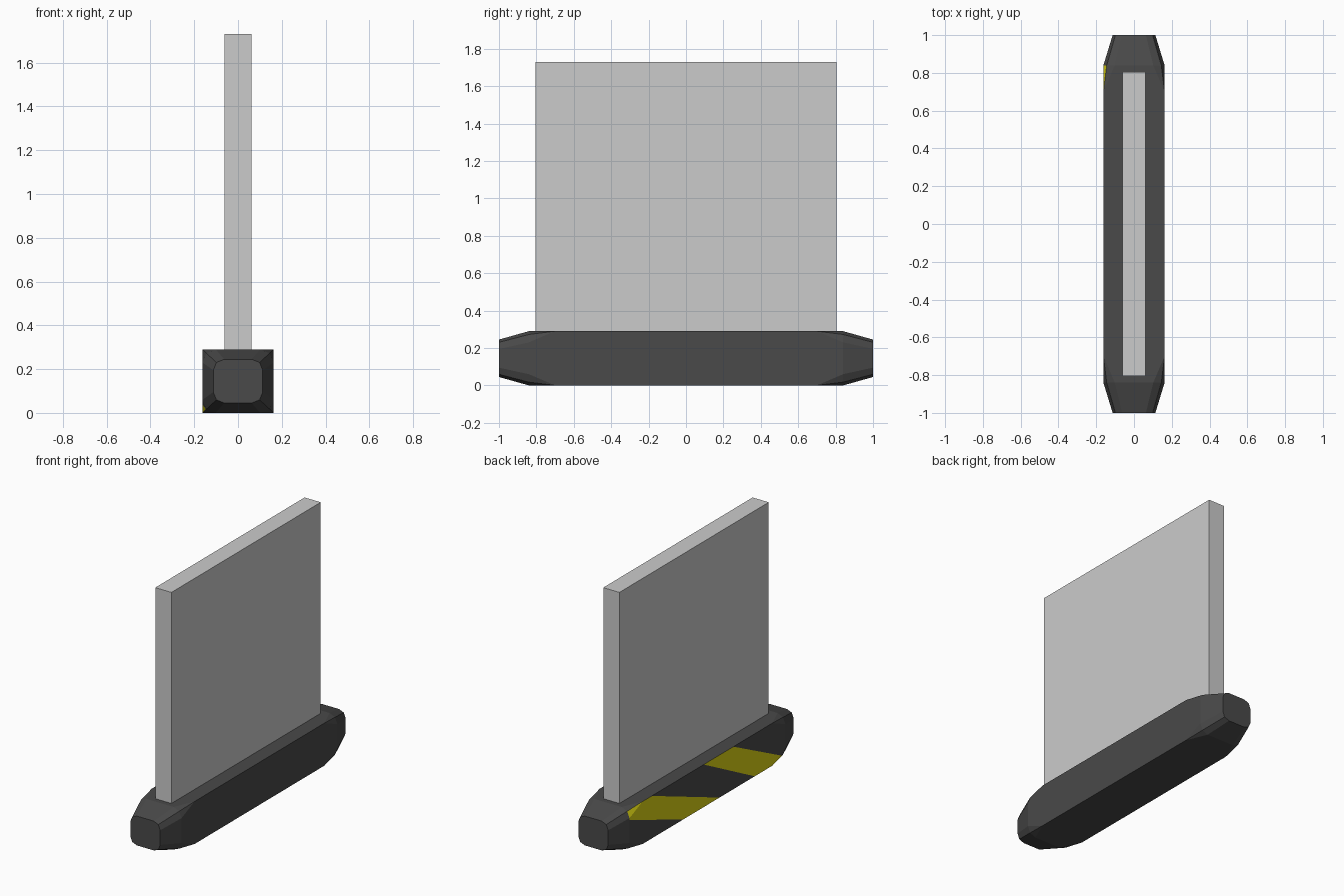
import bpy, bmesh, math
from mathutils import Vector

if "Cube" in bpy.data.objects:
    bpy.data.objects.remove(bpy.data.objects["Cube"])


def material(name, rgb):
    m = bpy.data.materials.new(name)
    m.diffuse_color = (*rgb, 1)
    m.use_nodes = True
    m.node_tree.nodes["Principled BSDF"].inputs["Base Color"].default_value = m.diffuse_color
    return m


dark = material("dark rubber", (0.067, 0.067, 0.067))
yellow = material("warning yellow", (0.72, 0.66, 0.007))
grey = material("panel grey", (0.6, 0.6, 0.6))


def add_object(name, bm, mats):
    me = bpy.data.meshes.new(name)
    bm.to_mesh(me)
    bm.free()
    for m in mats:
        me.materials.append(m)
    ob = bpy.data.objects.new(name, me)
    bpy.context.collection.objects.link(ob)
    return ob


ZC, HX, HZ = 0.145, 0.162, 0.145


def section(y, hx, hz, r):
    """Rectangle with two-segment rounded corners (r = 0 gives sharp corners)."""
    pts = []
    for k, (sx, sz) in enumerate([(1, 1), (-1, 1), (-1, -1), (1, -1)]):
        for j in range(3):
            a = math.radians(90 * k + 45 * j)
            pts.append((sx * (hx - r) + r * math.cos(a), y,
                        ZC + sz * (hz - r) + r * math.sin(a)))
    return pts


# Base bar: lofted sections, square in the middle, tapered rounded ends
bm = bmesh.new()
half = [(1.0, 0.113, 0.1, 0.05), (0.84, HX, HZ, 0.06), (0.7, HX, HZ, 0.0)]
specs = half + [(-y, a, b, r) for y, a, b, r in reversed(half)]
rings = [[bm.verts.new(p) for p in section(*s)] for s in specs]
for r0, r1 in zip(rings, rings[1:]):
    for i in range(12):
        j = (i + 1) % 12
        bm.faces.new((r0[i], r0[j], r1[j], r1[i]))
bm.faces.new(rings[0])
bm.faces.new(rings[-1])
bmesh.ops.remove_doubles(bm, verts=bm.verts, dist=0.0005)
bmesh.ops.dissolve_degenerate(bm, edges=bm.edges, dist=0.0005)
bmesh.ops.recalc_face_normals(bm, faces=bm.faces)

# Slanted stripes on the left side: each edge runs from y at top to y at bottom
stripes = [((1.03, 0.264), (0.60, -0.13)), ((0.04, -0.51), (-0.28, -0.86))]


def on_side(f):
    return f.normal.x < -0.6 and abs(f.calc_center_median().y) < 0.84


def edge_y(line, z):
    return line[1] + (line[0] - line[1]) * z / 0.29


for line in [l for s in stripes for l in s]:
    bm.normal_update()
    faces = [f for f in bm.faces if on_side(f)]
    geom = set(faces)
    for f in faces:
        geom.update(f.edges)
        geom.update(f.verts)
    bmesh.ops.bisect_plane(bm, geom=list(geom), dist=1e-5,
                           plane_co=Vector((0, line[1], 0)),
                           plane_no=Vector((0, 0.29, line[1] - line[0])).normalized())
bm.normal_update()
for f in bm.faces:
    c = f.calc_center_median()
    if on_side(f) and any(edge_y(hi, c.z) > c.y > edge_y(lo, c.z) for hi, lo in stripes):
        f.material_index = 1
add_object("base_bar", bm, [dark, yellow])

# Upright panel
bm = bmesh.new()
bmesh.ops.create_cube(bm, size=1)
for v in bm.verts:
    v.co = (v.co.x * 0.122, v.co.y * 1.61, 1.0075 + v.co.z * 1.445)
add_object("upright_panel", bm, [grey])
